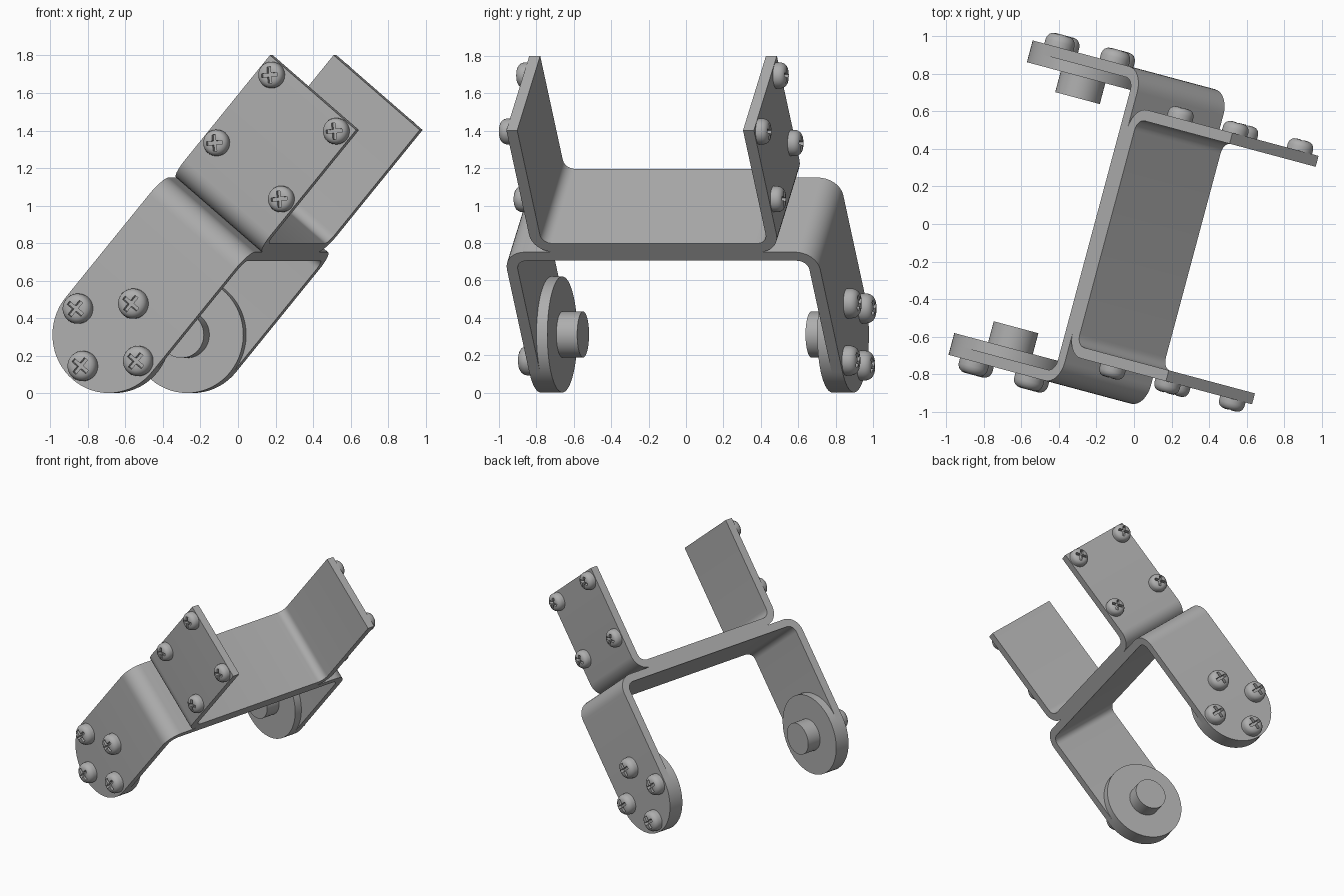
import bpy, bmesh
from math import sin, cos, pi, radians
from mathutils import Matrix, Vector

cube = bpy.data.objects.get("Cube")
if cube:
    bpy.data.objects.remove(cube, do_unlink=True)

# Tilted frame of the assembly: x = plate width, y = across, z = along the arms
yaw, tilt = radians(15), radians(50)
flat = Vector((cos(yaw), -sin(yaw), 0))
up = Vector((0, 0, 1))
wide = flat * sin(tilt) - up * cos(tilt)
across = Vector((sin(yaw), cos(yaw), 0))
along = flat * cos(tilt) + up * sin(tilt)
FRAME = Matrix((wide, across, along)).transposed().to_4x4()

MID = -0.556      # centre line of the plates
HALF = 0.31       # half plate width
THICK = 0.06      # sheet thickness
SEAM = 0.775      # plane where the brackets meet
HUB = -0.06       # axis of the round ends
BEND = 0.12       # outer bend radius

steel = bpy.data.materials.new("grey_steel")
steel.use_nodes = True
GREY = (0.42, 0.42, 0.42, 1)
steel.diffuse_color = GREY
steel.node_tree.nodes["Principled BSDF"].inputs["Base Color"].default_value = GREY


def make(name, bm, place=Matrix()):
    bmesh.ops.recalc_face_normals(bm, faces=bm.faces)
    mesh = bpy.data.meshes.new(name)
    bm.to_mesh(mesh)
    bm.free()
    mesh.materials.append(steel)
    return add(name, mesh, place)


def add(name, mesh, place):
    obj = bpy.data.objects.new(name, mesh)
    bpy.context.collection.objects.link(obj)
    obj.matrix_world = FRAME @ place
    return obj


def bake(obj):
    """Apply the modifiers of an object."""
    bpy.context.view_layer.update()
    graph = bpy.context.evaluated_depsgraph_get()
    mesh = bpy.data.meshes.new_from_object(obj.evaluated_get(graph))
    obj.modifiers.clear()
    obj.data = mesh


def smooth(obj):
    bpy.ops.object.select_all(action='DESELECT')
    obj.select_set(True)
    bpy.context.view_layer.objects.active = obj
    bpy.ops.object.shade_smooth_by_angle(angle=radians(35))


def bracket(name, centre, half, direction, tip, rounded):
    """Bent U-shaped sheet: outer surface swept over the width, then thickened."""
    side = [(half, tip)]
    for i in range(9):
        a = i / 8 * pi / 2
        side.append((half - BEND + BEND * cos(a),
                     SEAM + direction * BEND * (1 - sin(a))))
    path = side + [(-y, z) for y, z in reversed(side)]
    bm = bmesh.new()
    rows = [[bm.verts.new((MID + x, centre + y, z)) for x in (-HALF, HALF)]
            for y, z in path]
    for a, b in zip(rows, rows[1:]):
        bm.faces.new((a[0], a[1], b[1], b[0]))
    if rounded:
        for row in (rows[0], rows[-1]):
            y = row[0].co.y
            arc = [bm.verts.new((MID + HALF * cos(a), y, tip - HALF * sin(a)))
                   for a in (pi * i / 32 for i in range(1, 32))]
            bm.faces.new([row[1]] + arc + [row[0]])
    obj = make(name, bm)
    # Thicken towards the inside of the U
    web = obj.data.polygons[len(path) // 2 - 1]
    solid = obj.modifiers.new("thickness", 'SOLIDIFY')
    solid.thickness = THICK
    solid.offset = 1 if web.normal.z * direction > 0 else -1
    solid.use_even_offset = True
    bake(obj)
    smooth(obj)


def cylinder(name, radius, depth, y):
    bm = bmesh.new()
    bmesh.ops.create_cone(bm, cap_ends=True, segments=64, radius1=radius,
                          radius2=radius, depth=depth)
    place = Matrix.Translation((MID, y, HUB)) @ Matrix.Rotation(pi / 2, 4, 'X')
    smooth(make(name, bm, place))


def screw_head(name, r, h):
    """Domed head with a cross recess; returns the finished mesh."""
    profile = [(0, -0.005), (r, -0.005), (r, h * 0.4), (r * 0.95, h * 0.62),
               (r * 0.84, h * 0.82), (r * 0.66, h * 0.95), (r * 0.45, h), (0, h)]
    bm = bmesh.new()
    verts = [bm.verts.new((x, 0, z)) for x, z in profile]
    edges = [bm.edges.new(pair) for pair in zip(verts, verts[1:])]
    bmesh.ops.spin(bm, geom=verts + edges, axis=(0, 0, 1), cent=(0, 0, 0),
                   angle=2 * pi, steps=32, use_merge=True)
    bmesh.ops.remove_doubles(bm, verts=bm.verts, dist=1e-4)
    head = make(name, bm)

    bm = bmesh.new()
    w, l = r * 0.14, r * 0.62
    outline = []
    for k in range(4):
        turn = Matrix.Rotation(k * pi / 2, 3, 'Z')
        outline += [turn @ Vector(p) for p in ((l, -w, h / 2), (l, w, h / 2), (w, w, h / 2))]
    face = bm.faces.new([bm.verts.new(p) for p in outline])
    top = bmesh.ops.extrude_face_region(bm, geom=[face])
    bmesh.ops.translate(bm, vec=(0, 0, h),
                        verts=[v for v in top["geom"] if isinstance(v, bmesh.types.BMVert)])
    cutter = make("recess_cutter", bm)
    cutter.hide_render = True
    cut = head.modifiers.new("recess", 'BOOLEAN')
    cut.operation = 'DIFFERENCE'
    cut.solver = 'EXACT'
    cut.object = cutter
    bake(head)
    smooth(head)
    mesh = head.data
    bpy.data.objects.remove(head)
    bpy.data.objects.remove(cutter)
    return mesh


# Brackets stacked back to back
UP_C, UP_H = -0.08, 0.685
LOW_C, LOW_H = -0.062, 0.867
bracket("upper_bracket", UP_C, UP_H, 1, 1.625, False)
bracket("lower_bracket", LOW_C, LOW_H, -1, HUB, True)

small = screw_head("small_screw_head", 0.07, 0.06)
large = screw_head("large_screw_head", 0.08, 0.07)
square = [(x, z) for x in (-0.233, 0.233) for z in (1.08, 1.552)]
diamond = [(0.217 * cos(k * pi / 2), HUB + 0.217 * sin(k * pi / 2)) for k in range(4)]

for label, s in (("front", -1), ("back", 1)):
    # Hub disc and pivot boss inside each lower arm
    inner = LOW_H - THICK
    cylinder(label + "_hub_disc", HALF, 0.06, LOW_C + s * (inner - 0.03))
    cylinder(label + "_pivot_boss", 0.123, 0.12, LOW_C + s * (inner - 0.115))
    # Screws on the outer faces
    for part, mesh, spots, y, spin in (
            ("upper", small, square, UP_C + s * UP_H, pi / 4),
            ("lower", large, diamond, LOW_C + s * LOW_H, 0)):
        for i, (x, z) in enumerate(spots):
            place = (Matrix.Translation((MID + x, y, z))
                     @ Matrix.Rotation(-s * pi / 2, 4, 'X')
                     @ Matrix.Rotation(spin, 4, 'Z'))
            add(f"{label}_{part}_screw_{i + 1}", mesh, place)
